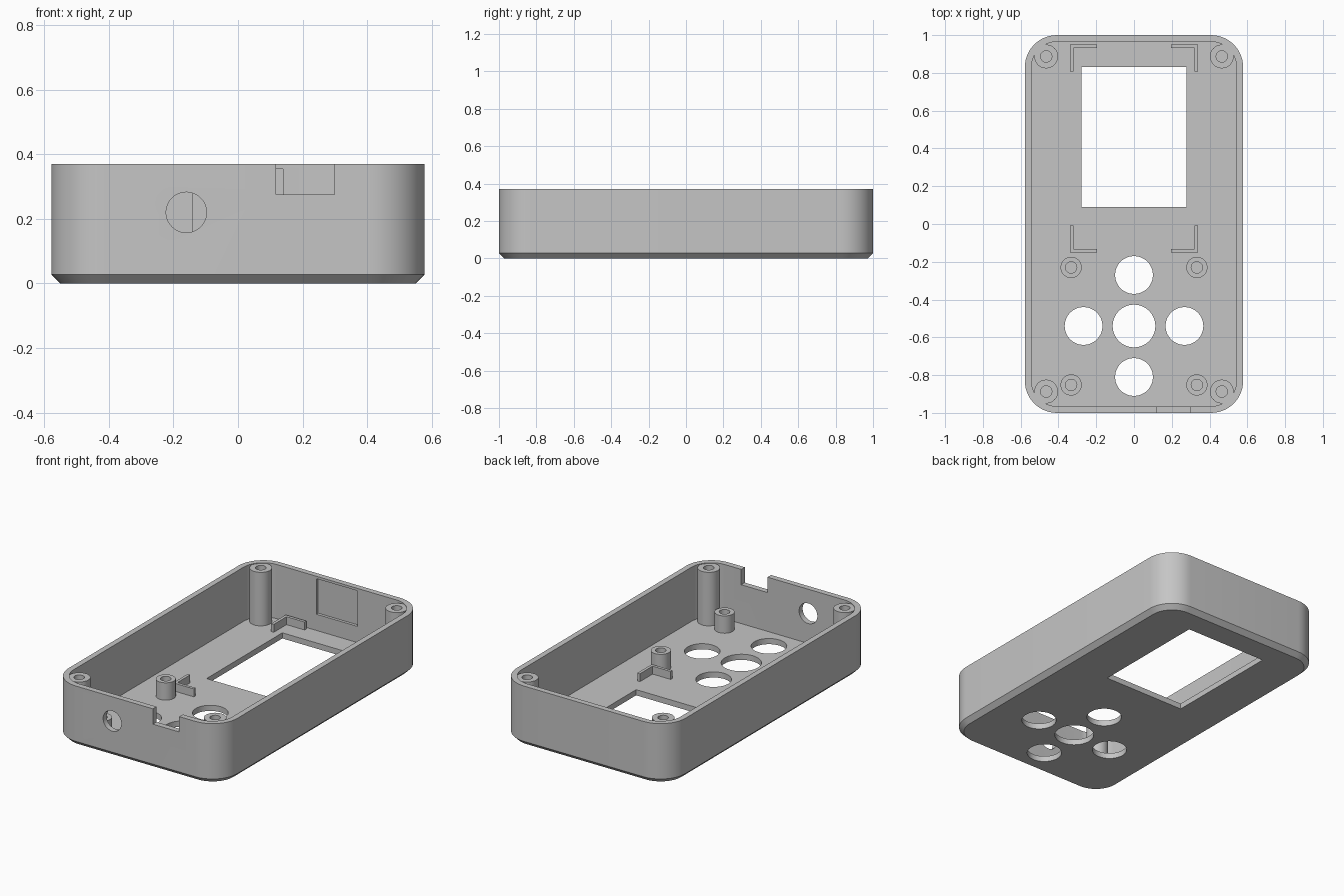
import bpy, bmesh, math
from mathutils import Matrix

cube = bpy.data.objects.get("Cube")
if cube:
    bpy.data.objects.remove(cube, do_unlink=True)

gray = bpy.data.materials.new("plain gray plastic")
gray.use_nodes = True
color = (0.56, 0.56, 0.56, 1)
gray.diffuse_color = color
gray.node_tree.nodes["Principled BSDF"].inputs["Base Color"].default_value = color

HX, HY, TOP = 0.578, 1.0, 0.37     # outer half sizes and rim height
WALL, CHAMFER, RADIUS = 0.035, 0.028, 0.17
FLOOR = 0.035


def make(name, bm):
    bmesh.ops.recalc_face_normals(bm, faces=bm.faces[:])
    mesh = bpy.data.meshes.new(name)
    bm.to_mesh(mesh)
    bm.free()
    mesh.materials.append(gray)
    ob = bpy.data.objects.new(name, mesh)
    bpy.context.collection.objects.link(ob)
    return ob


def activate(ob):
    bpy.ops.object.select_all(action='DESELECT')
    ob.select_set(True)
    bpy.context.view_layer.objects.active = ob


def smooth(ob):
    activate(ob)
    bpy.ops.object.shade_smooth_by_angle(angle=math.radians(30))


def rounded_outline(inset, steps=12):
    r = RADIUS - inset
    cx, cy = HX - RADIUS, HY - RADIUS
    pts = []
    for k, (sx, sy) in enumerate([(1, 1), (-1, 1), (-1, -1), (1, -1)]):
        for i in range(steps + 1):
            a = math.pi / 2 * (k + i / steps)
            pts.append((sx * cx + r * math.cos(a), sy * cy + r * math.sin(a)))
    return pts


def rounded_block(name, levels):
    """Stack of rounded outlines given as (inset, z)."""
    bm = bmesh.new()
    rings = [[bm.verts.new((x, y, z)) for x, y in rounded_outline(inset)]
             for inset, z in levels]
    for a, b in zip(rings, rings[1:]):
        for i in range(len(a)):
            j = (i + 1) % len(a)
            bm.faces.new((a[i], a[j], b[j], b[i]))
    bm.faces.new(rings[0][::-1])
    bm.faces.new(rings[-1])
    return make(name, bm)


def add_box(bm, x0, x1, y0, y1, z0, z1):
    mat = Matrix.Translation(((x0 + x1) / 2, (y0 + y1) / 2, (z0 + z1) / 2))
    bmesh.ops.create_cube(bm, size=1, matrix=mat @ Matrix.Diagonal(
        (x1 - x0, y1 - y0, z1 - z0, 1)))


def box(name, *bounds):
    bm = bmesh.new()
    add_box(bm, *bounds)
    return make(name, bm)


def cylinder(name, center, radius, depth, turn=0):
    bm = bmesh.new()
    bmesh.ops.create_cone(bm, cap_ends=True, segments=48, radius1=radius,
                          radius2=radius, depth=depth,
                          matrix=Matrix.Translation(center) @ Matrix.Rotation(turn, 4, 'X'))
    return make(name, bm)


def cut(ob, cutter):
    cutter.hide_render = True
    mod = ob.modifiers.new("cut", 'BOOLEAN')
    mod.operation, mod.solver, mod.object = 'DIFFERENCE', 'EXACT', cutter
    activate(ob)
    bpy.ops.object.modifier_apply(modifier=mod.name)
    bpy.data.objects.remove(cutter, do_unlink=True)


def tube_post(name, x, y, outer, inner, top):
    bm = bmesh.new()
    profile = [(inner, FLOOR), (inner, top), (outer, top), (outer, FLOOR)]
    verts = [bm.verts.new((r, 0, z)) for r, z in profile]
    edges = [bm.edges.new(pair) for pair in zip(verts, verts[1:])]
    bmesh.ops.spin(bm, geom=verts + edges, cent=(0, 0, 0), axis=(0, 0, 1),
                   angle=2 * math.pi, steps=40)
    bmesh.ops.remove_doubles(bm, verts=bm.verts[:], dist=1e-4)
    bmesh.ops.translate(bm, verts=bm.verts[:], vec=(x, y, 0))
    smooth(make(name, bm))


# Open tray with a chamfered underside
shell = rounded_block("case_shell", [(CHAMFER, 0), (0, CHAMFER), (0, TOP)])
cut(shell, rounded_block("cavity", [(WALL, FLOOR), (WALL, TOP + 0.1)]))

# Screen window and button holes in the floor
cut(shell, box("screen_window", -0.278, 0.278, 0.09, 0.83, -0.1, 0.1))
for x, y, r in [(0, -0.54, 0.113), (0, -0.27, 0.1), (0, -0.81, 0.1),
                (0.267, -0.54, 0.1), (-0.267, -0.54, 0.1)]:
    cut(shell, cylinder("button_hole", (x, y, 0), r, 0.2))

# Front wall: round cable hole and rim notch
cut(shell, cylinder("cable_hole", (-0.16, -HY, 0.22), 0.0625, 0.2, math.pi / 2))
cut(shell, box("rim_notch", 0.118, 0.298, -1.1, -0.94, 0.275, 0.5))

# Shallow pocket inside the back wall
cut(shell, box("back_pocket", -0.14, 0.14, 0.9, HY - WALL + 0.018, 0.135, 0.355))
smooth(shell)

# Screw posts and screen brackets, mirrored left and right
for side, s in (("left", 1), ("right", -1)):
    for end, t in (("back", 1), ("front", -1)):
        tube_post(f"corner_post_{end}_{side}", s * 0.465, t * 0.887, 0.063, 0.03, 0.366)
    for end, y in (("rear", -0.23), ("front", -0.852)):
        tube_post(f"board_post_{end}_{side}", s * 0.333, y, 0.056, 0.03, 0.142)
    for end, y, d in (("back", 0.95, -1), ("front", -0.15, 1)):
        bm = bmesh.new()
        x, w, arm = 0.339, 0.018, 0.142
        outline = [(x, y), (x - arm, y), (x - arm, y + d * w), (x - w, y + d * w),
                   (x - w, y + d * arm), (x, y + d * arm)]
        base = bm.faces.new([bm.verts.new((s * px, py, FLOOR)) for px, py in outline])
        up = bmesh.ops.extrude_face_region(bm, geom=[base], use_keep_orig=True)["geom"]
        bmesh.ops.translate(bm, vec=(0, 0, 0.049),
                            verts=[v for v in up if isinstance(v, bmesh.types.BMVert)])
        make(f"screen_bracket_{end}_{side}", bm)
